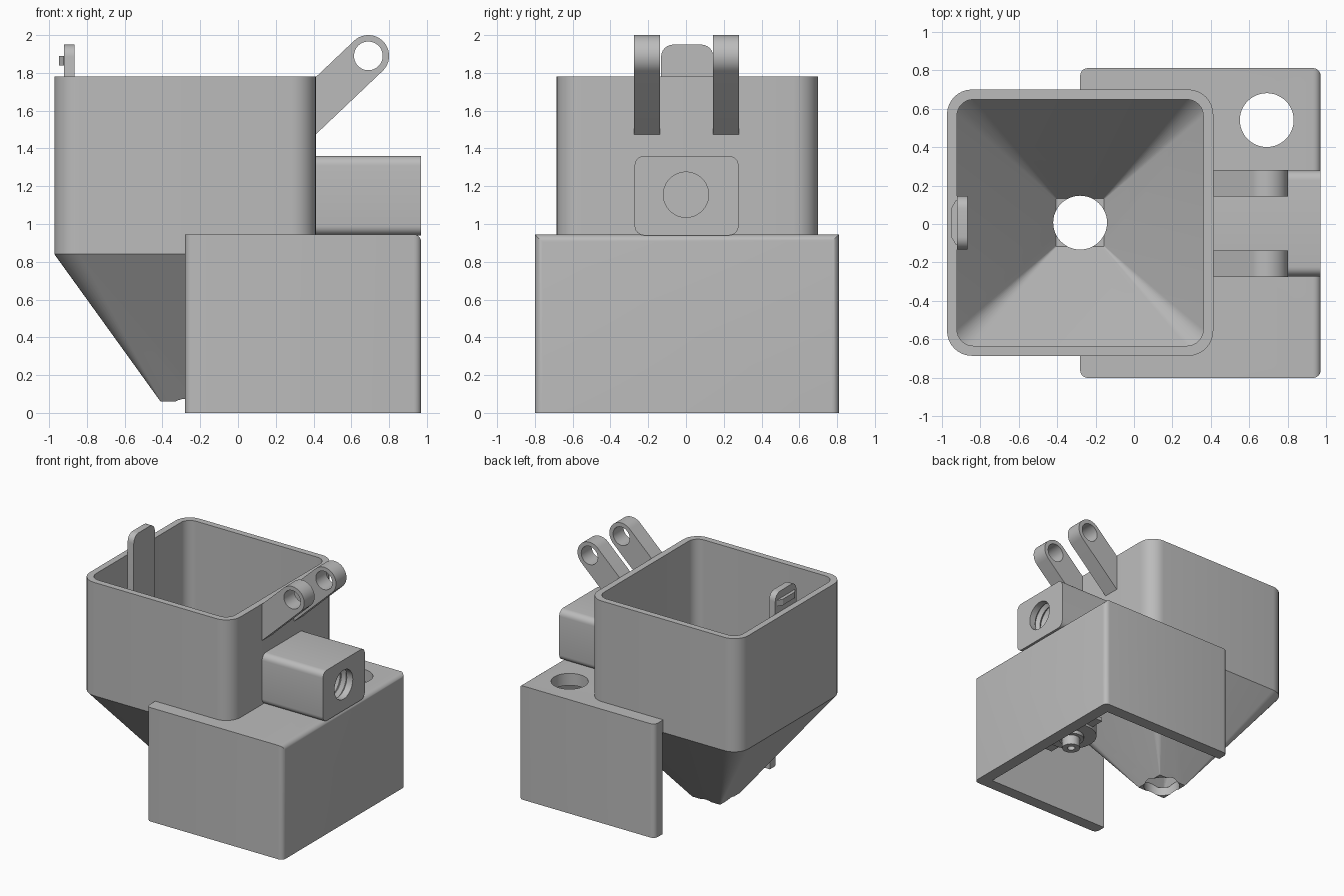
import bpy, bmesh
from math import sin, cos, pi, radians
from mathutils import Vector

if "Cube" in bpy.data.objects:
    bpy.data.objects.remove(bpy.data.objects["Cube"])

GREY = (0.5, 0.5, 0.5, 1)
grey = bpy.data.materials.new("light_grey")
grey.use_nodes = True
grey.diffuse_color = GREY
grey.node_tree.nodes["Principled BSDF"].inputs["Base Color"].default_value = GREY

CX, CY = -0.28, 0.007   # hopper axis


def finish(name, bm):
    bmesh.ops.recalc_face_normals(bm, faces=bm.faces)
    mesh = bpy.data.meshes.new(name)
    bm.to_mesh(mesh)
    bm.free()
    obj = bpy.data.objects.new(name, mesh)
    bpy.context.collection.objects.link(obj)
    mesh.materials.append(grey)
    return obj


def activate(obj):
    bpy.ops.object.select_all(action='DESELECT')
    obj.select_set(True)
    bpy.context.view_layer.objects.active = obj


def smooth(obj):
    activate(obj)
    bpy.ops.object.shade_smooth_by_angle(angle=radians(30))


def cut(obj, *cutters):
    for c in cutters:
        activate(obj)
        mod = obj.modifiers.new("cut", 'BOOLEAN')
        mod.operation, mod.solver, mod.object = 'DIFFERENCE', 'EXACT', c
        bpy.ops.object.modifier_apply(modifier=mod.name)
        bpy.data.objects.remove(c)


def loft(name, rings):
    """Skin a stack of equal point rings and cap both ends."""
    bm = bmesh.new()
    rows = [[bm.verts.new(p) for p in ring] for ring in rings]
    n = len(rows[0])
    for a, b in zip(rows, rows[1:]):
        for i in range(n):
            j = (i + 1) % n
            bm.faces.new((a[i], a[j], b[j], b[i]))
    bm.faces.new(rows[0])
    bm.faces.new(rows[-1])
    return finish(name, bm)


def rounded(hx, hy, r, steps=8):
    """Outline of a rounded rectangle about the origin."""
    pts = []
    for q, (sx, sy) in enumerate(((1, 1), (-1, 1), (-1, -1), (1, -1))):
        for k in range(steps + 1):
            a = pi / 2 * (q + k / steps)
            pts.append((sx * (hx - r) + r * cos(a), sy * (hy - r) + r * sin(a)))
    return pts


def hopper_ring(half, r, z):
    return [(CX + x, CY + y, z) for x, y in rounded(half, half, r)]


def cylinder(name, r, base, tip, n=48):
    """Cylinder between two points."""
    base, tip = Vector(base), Vector(tip)
    turn = (tip - base).to_track_quat('Z', 'Y')
    circle = [turn @ Vector((r * cos(2 * pi * k / n), r * sin(2 * pi * k / n), 0)) for k in range(n)]
    return loft(name, [[c + p for p in circle] for c in (base, tip)])


def box(name, lo, hi, rule=None, width=0.04):
    """Box whose edges chosen by rule(midpoint, direction) are rounded."""
    bm = bmesh.new()
    bmesh.ops.create_cube(bm, size=1)
    for v in bm.verts:
        v.co = [h if c > 0 else l for c, l, h in zip(v.co, lo, hi)]
    if rule:
        edges = [e for e in bm.edges
                 if rule((e.verts[0].co + e.verts[1].co) / 2, e.verts[0].co - e.verts[1].co)]
        bmesh.ops.bevel(bm, geom=edges, offset=width, segments=6, profile=0.5, affect='EDGES')
    return finish(name, bm)


# Hopper: rounded square bin with a funnel and a round outlet
hopper = loft("hopper", [
    hopper_ring(0.13, 0.005, 0.06),
    hopper_ring(0.692, 0.13, 0.84),
    hopper_ring(0.692, 0.13, 1.78),
    hopper_ring(0.64, 0.085, 1.78),
    hopper_ring(0.64, 0.085, 0.84),
    hopper_ring(0.125, 0.005, 0.13)])
cut(hopper, cylinder("outlet_cutter", 0.14, (CX, CY, 0), (CX, CY, 0.3)))
smooth(hopper)

# Motor cover: open below and towards the funnel
cover = box("motor_cover", (-0.28, -0.8, 0), (0.97, 0.81, 0.945),
            lambda m, d: abs(d.z) > 0.1 or (abs(d.y) > 0.1 and m.x > 0.9 and m.z > 0.9))
cut(cover,
    box("inside_cutter", (-0.5, -0.7, -0.1), (0.87, 0.71, 0.845)),
    loft("hopper_cutter", [hopper_ring(0.67, 0.11, z) for z in (0.8, 1.1)]),
    cylinder("cable_hole_cutter", 0.14, (0.69, 0.54, 0.8), (0.69, 0.54, 1.1)))
smooth(cover)

# Threaded socket block on top of the cover
block = box("threaded_block", (0.39, -0.272, 0.94), (0.97, 0.278, 1.36),
            lambda m, d: abs(d.x) > 0.1, 0.05)
stations = [(0.45, 0.12)]
for k in range(8):
    x = 0.48 + k * 0.055
    stations += [(x, 0.12), (x + 0.0275, 0.145), (x + 0.05, 0.12)]
stations.append((1.0, 0.12))
cut(block, loft("thread_cutter", [
    [(x, r * cos(2 * pi * k / 40), 1.155 + r * sin(2 * pi * k / 40)) for k in range(40)]
    for x, r in stations]))
smooth(block)

# Pair of hinge arms with pin holes
PX, PZ, PR, TILT = 0.69, 1.89, 0.11, radians(43.5)
arc = [(PX + PR * cos(TILT + pi * (k / 24 - 0.5)),
        PZ + PR * sin(TILT + pi * (k / 24 - 0.5))) for k in range(25)]
slope = sin(TILT) / cos(TILT)
roots = [(0.38, z - (x - 0.38) * slope) for x, z in (arc[-1], arc[0])]
for side, y0, y1 in (("front", -0.275, -0.138), ("back", 0.143, 0.28)):
    arm = loft(side + "_hinge_arm", [[(x, y, z) for x, z in arc + roots] for y in (y0, y1)])
    cut(arm, cylinder("pin_cutter", 0.076, (PX, y0 - 0.1, PZ), (PX, y1 + 0.1, PZ)))
    smooth(arm)

# Latch tab inside the rim with its catch
tab = box("latch_tab", (-0.921, -0.132, 1.3), (-0.865, 0.145, 1.95),
          lambda m, d: abs(d.x) > 0.01 and m.z > 1.9, 0.065)
smooth(tab)
catch = [(-0.91, -0.11), (-0.925, -0.11), (-0.948, -0.07),
         (-0.948, 0.085), (-0.925, 0.125), (-0.91, 0.125)]
loft("latch_catch", [[(x, y, z) for x, y in catch] for z in (1.84, 1.89)])

# Motor under the cover: body, mounting ears, boss and hollow shaft
MX, MY = 0.655, 0.01
smooth(cylinder("motor_body", 0.2, (MX, MY, 0.17), (MX, MY, 0.6)))
box("motor_ears", (MX - 0.06, MY - 0.31, 0.19), (MX + 0.06, MY + 0.31, 0.22))
smooth(cylinder("motor_boss", 0.1, (MX, MY, 0.14), (MX, MY, 0.18)))
shaft = cylinder("motor_shaft", 0.07, (MX, MY, 0.06), (MX, MY, 0.18))
cut(shaft, cylinder("shaft_cutter", 0.03, (MX, MY, 0), (MX, MY, 0.13)))
smooth(shaft)
